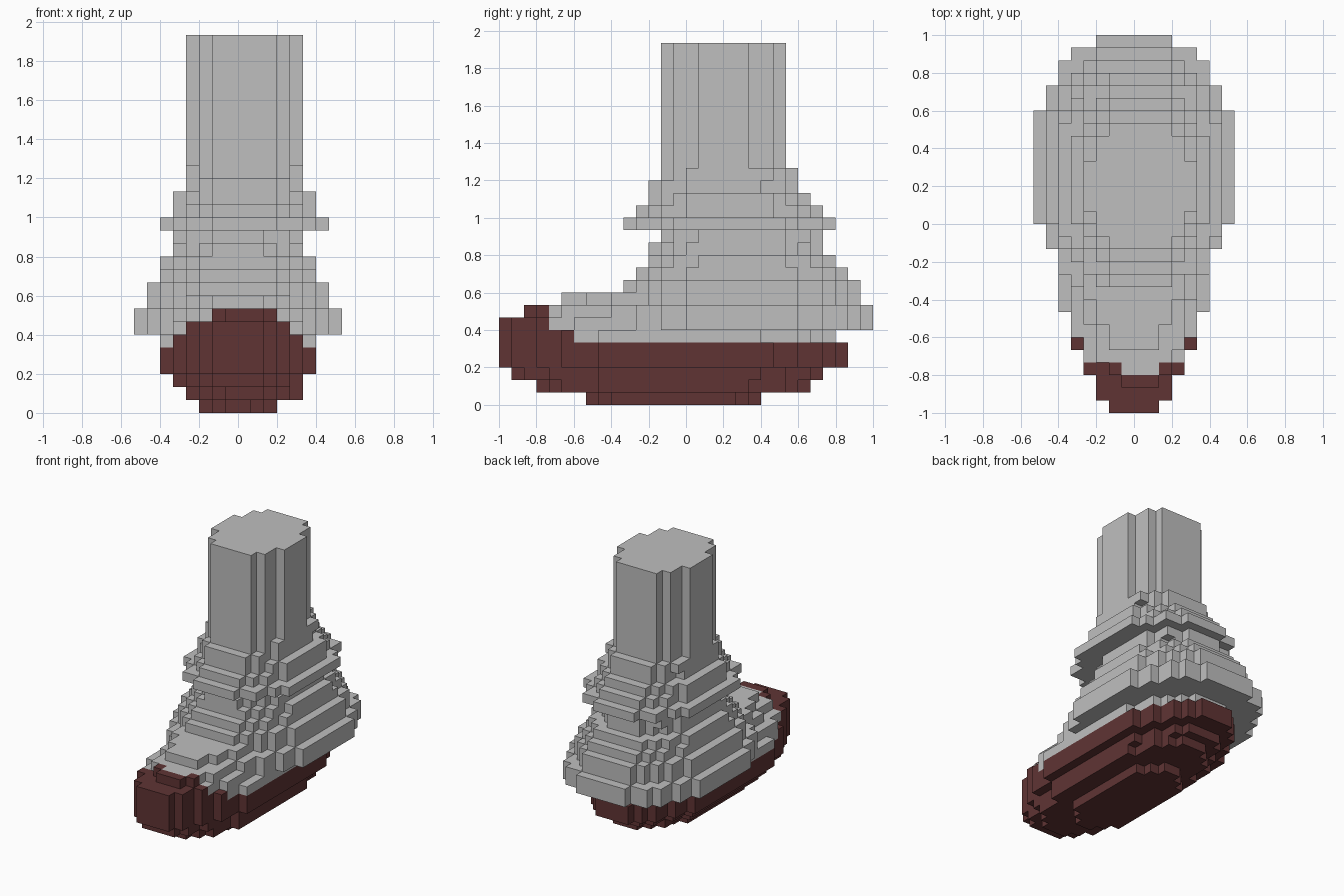
import bpy
import math

CELL = 1 / 15          # edge length of one block
PAD = 0.25             # rounds each oval onto whole blocks

cube = bpy.data.objects.get("Cube")
if cube:
    bpy.data.objects.remove(cube, do_unlink=True)


def make_material(name, color):
    mat = bpy.data.materials.new(name)
    mat.use_nodes = True
    mat.diffuse_color = color
    bsdf = mat.node_tree.nodes["Principled BSDF"]
    bsdf.inputs["Base Color"].default_value = color
    bsdf.inputs["Roughness"].default_value = 0.8
    return mat


grey = make_material("light grey", (0.52, 0.52, 0.52, 1))
maroon = make_material("dark maroon", (0.115, 0.034, 0.034, 1))

blocks = {}            # block position -> part name


def oval(part, layers, x0, x1, y0, y1, peak=None, front=-math.inf, back=math.inf):
    """Fill layers with an egg-shaped slab that is widest at y = peak."""
    peak = (y0 + y1) / 2 if peak is None else peak
    mid, half = (x0 + x1) / 2, (x1 - x0) / 2 + PAD
    for x in range(math.floor(x0), math.ceil(x1)):
        for y in range(math.floor(y0), math.ceil(y1)):
            cx, cy = x + 0.5, y + 0.5
            reach = (peak - y0 if cy < peak else y1 - peak) + PAD
            inside = ((cx - mid) / half) ** 2 + ((cy - peak) / reach) ** 2 <= 1
            if inside and front < cy < back:
                for z in layers:
                    blocks.setdefault((x, y, z), part)


def rectangles(cells):
    """Split a flat set of cells into large rectangles."""
    cells = set(cells)
    while cells:
        u, v = min(cells)
        w = h = 1
        while (u, v + h) in cells:
            h += 1
        while all((u + w, v + j) in cells for j in range(h)):
            w += 1
        cells -= {(u + i, v + j) for i in range(w) for j in range(h)}
        yield u, v, u + w, v + h


def build(part, material):
    """Make one mesh from the exposed block sides of a part."""
    verts, faces = [], []
    for axis in range(3):
        ua, va = (axis + 1) % 3, (axis + 2) % 3
        for step in (-1, 1):
            planes = {}
            for pos, owner in blocks.items():
                near = list(pos)
                near[axis] += step
                if owner == part and tuple(near) not in blocks:
                    planes.setdefault(pos[axis], []).append((pos[ua], pos[va]))
            for level, cells in planes.items():
                depth = level + (step > 0)
                for u0, v0, u1, v1 in rectangles(cells):
                    corners = [(u0, v0), (u1, v0), (u1, v1), (u0, v1)]
                    if step < 0:
                        corners.reverse()
                    start = len(verts)
                    for u, v in corners:
                        p = [0, 0, 0]
                        p[axis], p[ua], p[va] = depth, u, v
                        verts.append([c * CELL for c in p])
                    faces.append(range(start, start + 4))
    mesh = bpy.data.meshes.new(part)
    mesh.from_pydata(verts, [], [list(f) for f in faces])
    mesh.materials.append(material)
    obj = bpy.data.objects.new(part, mesh)
    bpy.context.collection.objects.link(obj)


# Sole, widening from the ground up
oval("sole", [0], -3, 3, -8, 6)
oval("sole", [1], -4, 5, -12, 10)
oval("sole", [2], -5, 5, -14, 11, peak=0)
oval("sole", [3, 4], -6, 6, -15, 13, peak=0.8)

# Toe cap and the foot behind it share the same outlines
for layer, half, tip, heel, peak, seam in (
        (5, 6, -15, 12, 0.8, -9),
        (6, 5.5, -15, 13, 0.8, -11)):
    oval("toe_cap", [layer], -half, half, tip, heel, peak, back=seam)
    oval("foot", [layer], -half, half, tip, heel, peak, front=seam)
oval("foot", [7], -1, 2, -12, -10)
oval("toe_cap", [7], -4.5, 5, -13, 12, peak=2, back=-11)
oval("foot", [7], -4.5, 5, -13, 12, peak=2, front=-11)
oval("foot", [8], -4, 4, -10, 10, peak=0)

# Flared cuff over the heel, stepping in towards the ankle
cuff = (
    (-8, 8, -6, 15), (-8, 8, -6, 15), (-7, 7, -5, 14), (-7, 7, -5, 14),
    (-6, 6, -4, 13), (-6, 6, -3, 12), (-5, 5, -3, 11), (-5, 5, -2, 11),
)
for layer, bounds in enumerate(cuff, start=6):
    oval("cuff", [layer], *bounds)

# Upper fold around the ankle
fold = ((-6, 7, -5, 12), (-5, 6, -4, 11), (-5, 6, -3, 10), (-4, 5, -3, 9), (-4, 5, -2, 9))
for layer, bounds in enumerate(fold, start=14):
    oval("ankle_fold", [layer], *bounds)

# Straight leg
oval("leg", range(17, 29), -3.83, 4.83, -1.83, 7.83)

for name in ("sole", "toe_cap"):
    build(name, maroon)
for name in ("foot", "cuff", "ankle_fold", "leg"):
    build(name, grey)
